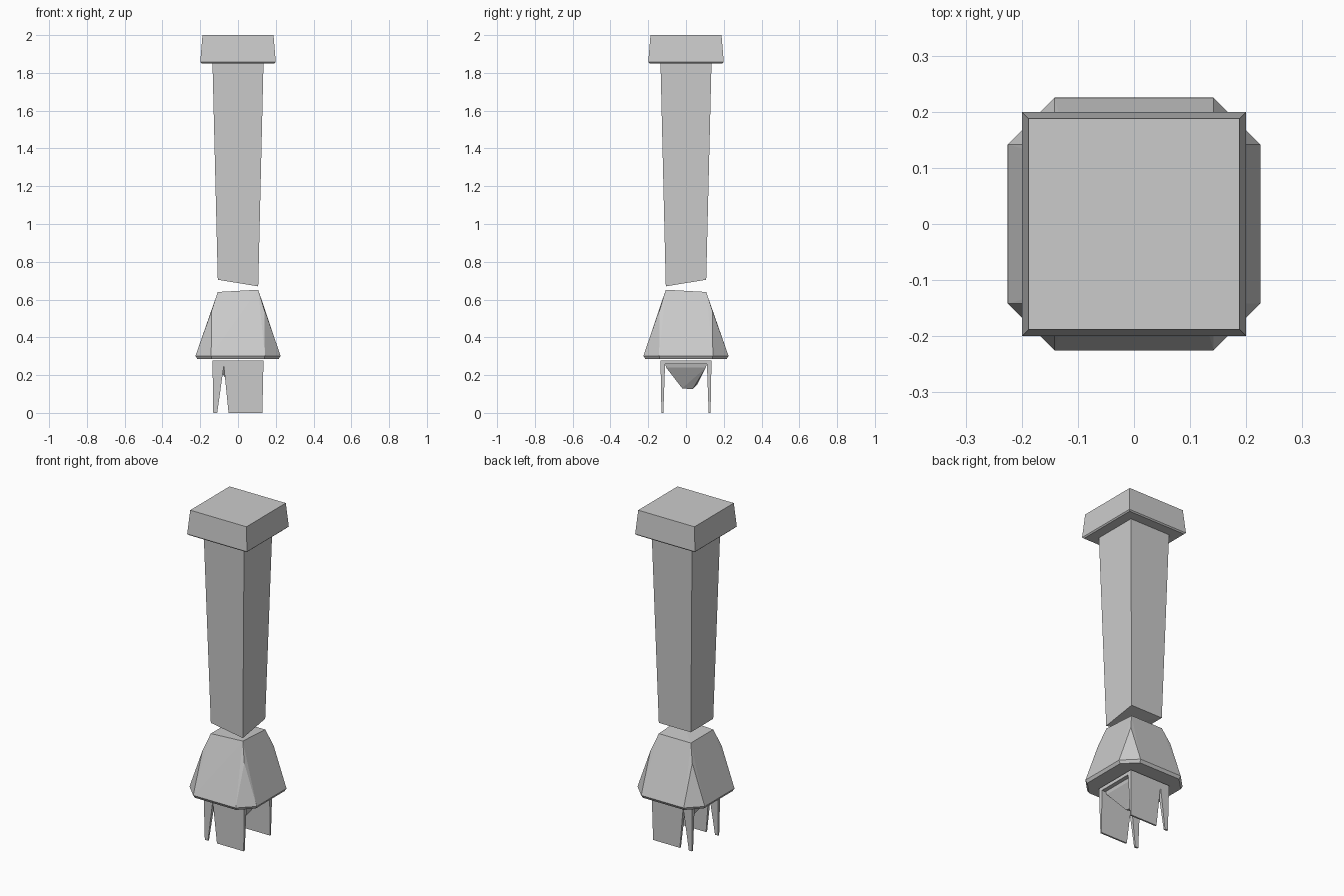
import bpy, bmesh

if "Cube" in bpy.data.objects:
    bpy.data.objects.remove(bpy.data.objects["Cube"])

SIGNS = [(-1, -1), (1, -1), (1, 1), (-1, 1)]


def finish(name, bm):
    bmesh.ops.recalc_face_normals(bm, faces=bm.faces[:])
    me = bpy.data.meshes.new(name)
    bm.to_mesh(me)
    bm.free()
    ob = bpy.data.objects.new(name, me)
    bpy.context.collection.objects.link(ob)
    return ob


def hull(name, pts):
    """Flat-faced convex solid around the given points."""
    bm = bmesh.new()
    for p in pts:
        bm.verts.new(p)
    bmesh.ops.convex_hull(bm, input=bm.verts[:])
    loose = [v for v in bm.verts if not v.link_faces]
    bmesh.ops.delete(bm, geom=loose, context='VERTS')
    bmesh.ops.dissolve_limit(bm, angle_limit=0.01, verts=bm.verts[:], edges=bm.edges[:])
    return finish(name, bm)


def square(h, z, front_right=None):
    """Square ring; the front right corner may sit at another height."""
    return [(sx * h, sy * h, front_right if front_right and (sx, sy) == (1, -1) else z)
            for sx, sy in SIGNS]


def octagon(h, c, z):
    return [(sx * a, sy * b, z) for sx, sy in SIGNS for a, b in ((h, c), (c, h))]


# Square cap with a small lower bevel
hull("top_cap", square(0.188, 2.0) + square(0.2, 1.857) + square(0.193, 1.85))

# Tapered shaft with one dipped bottom corner
hull("shaft", square(0.135, 1.852) + square(0.107, 0.705, 0.67))

# Flared collar with chamfered corners
hull("flared_collar", square(0.107, 0.64, 0.652) + square(0.14, 0.54)
     + octagon(0.225, 0.142, 0.302) + octagon(0.215, 0.138, 0.285))

# Thin slab carrying the prongs
hull("base_slab", square(0.135, 0.278) + square(0.134, 0.258))

# Irregular broken point under the slab
hull("broken_point", square(0.11, 0.26) + square(0.105, 0.24)
     + [(-0.04, -0.03, 0.145), (0.04, -0.02, 0.13), (0.03, 0.035, 0.125), (-0.02, 0.06, 0.15)])

# Front and back prong plates, split by a narrow notch
profile = [(-0.135, 0.278), (-0.131, 0), (-0.11, 0), (-0.075, 0.25),
           (-0.05, 0), (0.129, 0), (0.135, 0.278)]
for name, s in (("front_prongs", -1), ("back_prongs", 1)):
    bm = bmesh.new()
    outer = [bm.verts.new((x, s * (0.130 + 0.018 * z), z)) for x, z in profile]
    inner = [bm.verts.new((x, s * (0.120 - 0.036 * z), z)) for x, z in profile]
    bm.faces.new(outer)
    bm.faces.new(inner[::-1])
    for i in range(len(profile)):
        j = (i + 1) % len(profile)
        bm.faces.new((outer[i], outer[j], inner[j], inner[i]))
    finish(name, bm)
